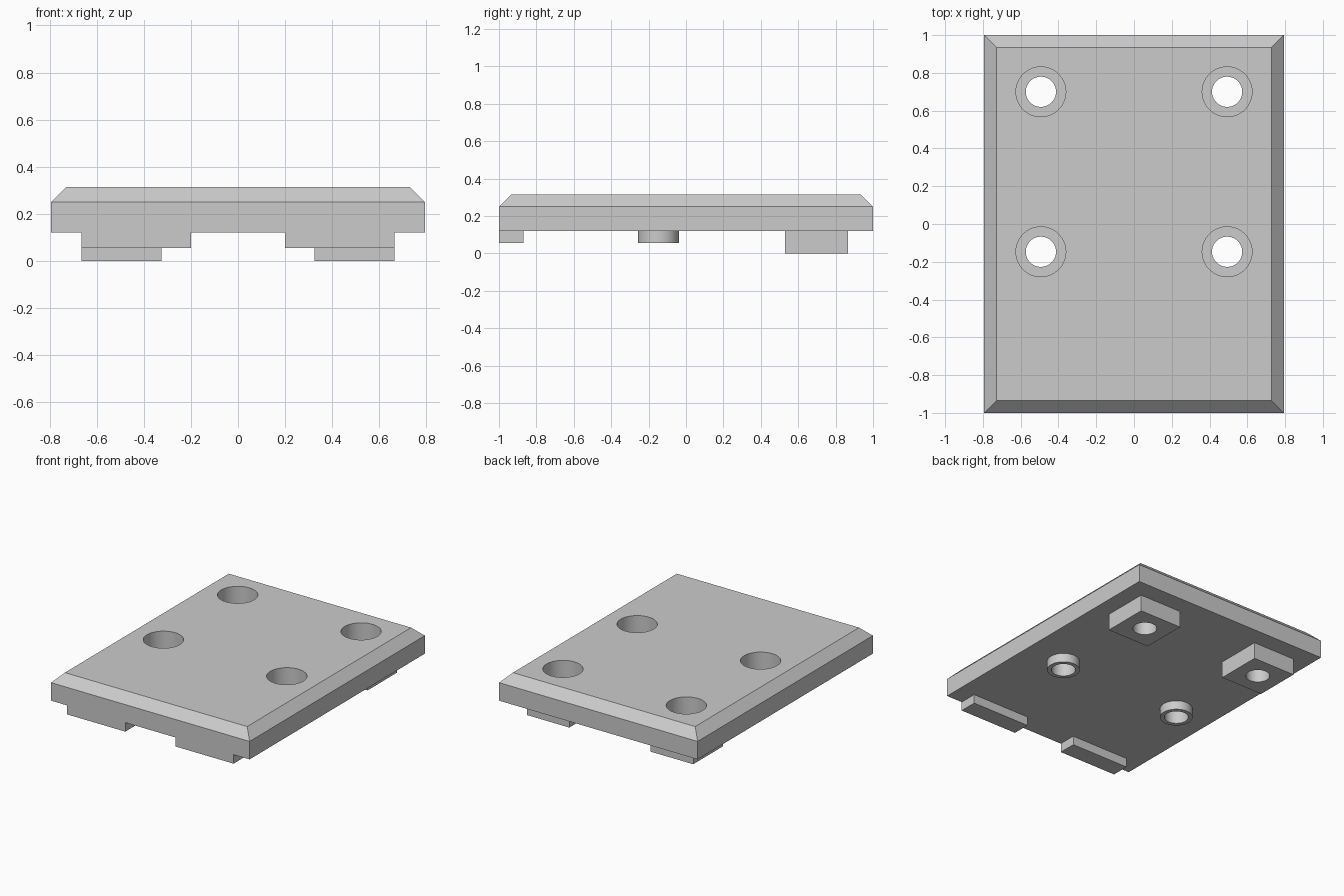
import bpy
import bmesh
import math

if "Cube" in bpy.data.objects:
    bpy.data.objects.remove(bpy.data.objects["Cube"], do_unlink=True)

HALF_X, HALF_Y = 0.793, 1.0
BOTTOM, EDGE, TOP = 0.12, 0.25, 0.315
BEVEL = 0.065
EMBED = 0.14           # feet reach this far into the plate
HOLE_X, BACK_Y, FRONT_Y = 0.493, 0.70, -0.147

grey = bpy.data.materials.new("mid grey")
grey.use_nodes = True
grey.diffuse_color = (0.6, 0.6, 0.6, 1)
grey.node_tree.nodes["Principled BSDF"].inputs["Base Color"].default_value = (0.6, 0.6, 0.6, 1)


def box(name, x0, x1, y0, y1, z0, z1):
    bpy.ops.mesh.primitive_cube_add(
        size=1, location=((x0 + x1) / 2, (y0 + y1) / 2, (z0 + z1) / 2))
    ob = bpy.context.object
    ob.name = name
    ob.scale = (x1 - x0, y1 - y0, z1 - z0)
    bpy.ops.object.transform_apply(location=True, rotation=False, scale=True)
    return ob


def cylinder(name, x, y, radius, z0, z1):
    bpy.ops.mesh.primitive_cylinder_add(
        vertices=64, radius=radius, depth=z1 - z0, location=(x, y, (z0 + z1) / 2))
    ob = bpy.context.object
    ob.name = name
    return ob


def combine(target, tool, operation):
    mod = target.modifiers.new(tool.name, 'BOOLEAN')
    mod.operation = operation
    mod.solver = 'EXACT'
    mod.object = tool
    bpy.context.view_layer.objects.active = target
    bpy.ops.object.modifier_apply(modifier=mod.name)
    bpy.data.objects.remove(tool, do_unlink=True)


# Plate with a sloped rim around the top
plate = box("mounting_plate", -HALF_X, HALF_X, -HALF_Y, HALF_Y, BOTTOM, EDGE)
bm = bmesh.new()
bm.from_mesh(plate.data)
top = max(bm.faces, key=lambda f: f.calc_center_median().z)
rim = bmesh.ops.extrude_discrete_faces(bm, faces=[top])["faces"][0]
bm.free()
bm = bmesh.new()
bm.from_mesh(plate.data)
top = max(bm.faces, key=lambda f: f.calc_center_median().z)
bmesh.ops.inset_region(bm, faces=[top], thickness=BEVEL, use_even_offset=True)
for v in top.verts:
    v.co.z = TOP
bm.to_mesh(plate.data)
bm.free()
plate.data.materials.append(grey)

# Front tabs, round bosses and square back feet on both sides
for side in (-1, 1):
    inner, outer = sorted((side * 0.2, side * 0.665))
    combine(plate, box("front_tab", inner, outer, -HALF_Y, -0.87, 0.055, EMBED), 'UNION')
    inner, outer = sorted((side * 0.325, side * 0.665))
    combine(plate, box("back_foot", inner, outer, 0.53, 0.867, 0, EMBED), 'UNION')
    combine(plate, cylinder("boss", side * HOLE_X, FRONT_Y, 0.109, 0.055, EMBED), 'UNION')

# Counterbored screw holes
for x in (-HOLE_X, HOLE_X):
    for y in (BACK_Y, FRONT_Y):
        combine(plate, cylinder("counterbore", x, y, 0.132, 0.155, 0.5), 'DIFFERENCE')
        combine(plate, cylinder("screw_hole", x, y, 0.08, -0.1, 0.3), 'DIFFERENCE')

# Tidy flat faces and shade the round walls smoothly
bm = bmesh.new()
bm.from_mesh(plate.data)
bmesh.ops.dissolve_limit(bm, angle_limit=math.radians(1), verts=bm.verts, edges=bm.edges)
bm.to_mesh(plate.data)
bm.free()
plate.data.materials.clear()
plate.data.materials.append(grey)
for poly in plate.data.polygons:
    poly.material_index = 0
bpy.ops.object.select_all(action='DESELECT')
plate.select_set(True)
bpy.context.view_layer.objects.active = plate
bpy.ops.object.shade_smooth_by_angle(angle=math.radians(30))
